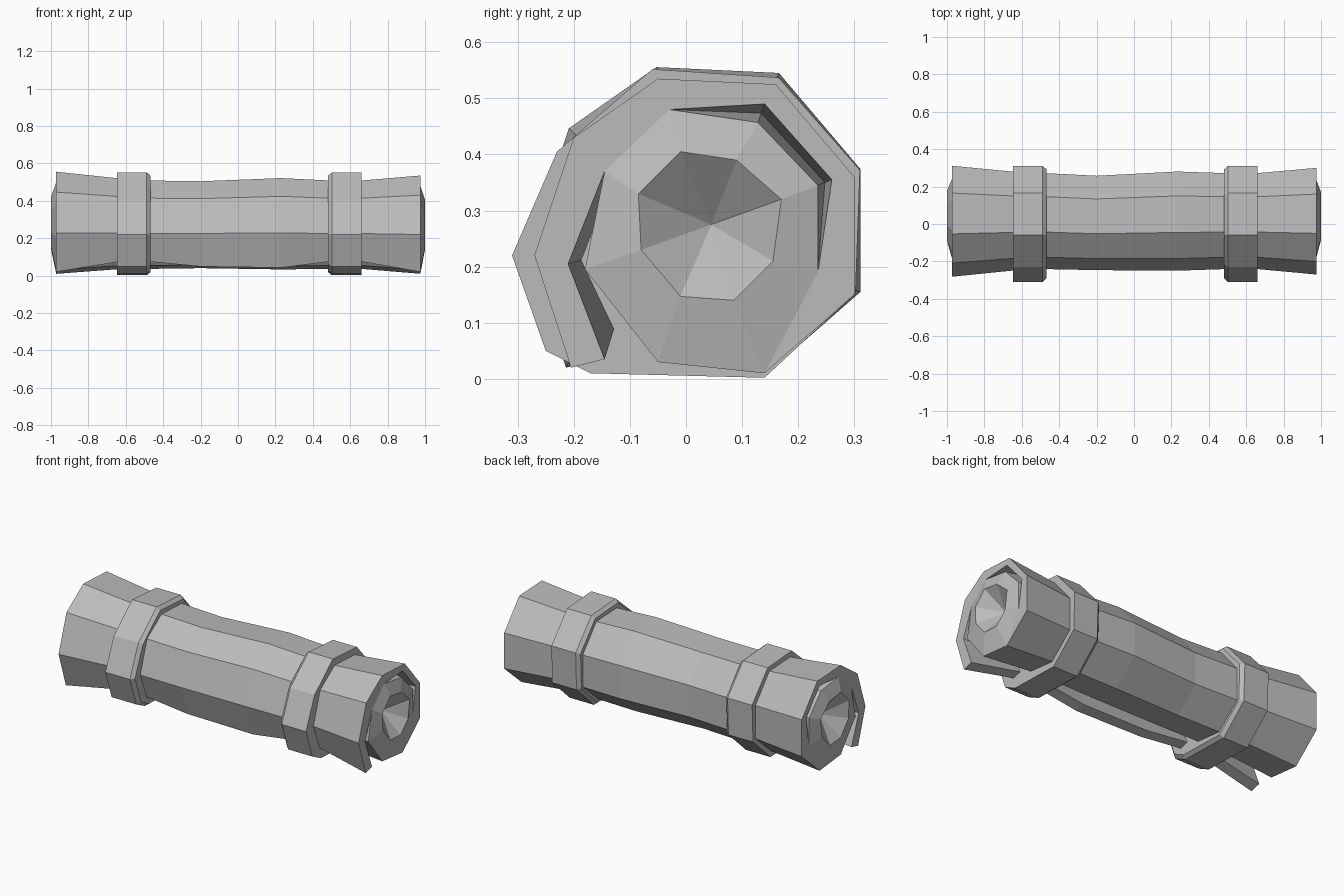
import bpy
import bmesh

cube = bpy.data.objects.get("Cube")
if cube:
    bpy.data.objects.remove(cube, do_unlink=True)

grey = bpy.data.materials.new("parchment_grey")
grey.use_nodes = True
grey.diffuse_color = (0.5, 0.5, 0.5, 1)
grey.node_tree.nodes["Principled BSDF"].inputs["Base Color"].default_value = (0.5, 0.5, 0.5, 1)

CY, CZ = 0.02, 0.27

# Cross-section of the roll as (y, z): outer skin, inside of the outer sheet,
# skin of the inner roll, rim of the end hollow, and the loose flap edge
OUTER = [(-.27, .22), (-.2, .43), (-.05, .535), (.16, .525),
         (.3, .36), (.3, .15), (.14, .01), (-.05, .03)]
SHEET = [(-.21, .205), (-.145, .37), (-.03, .48), (.14, .49),
         (.26, .355), (.235, .19)] + OUTER[6:]
INNER = [(-.18, .195), (-.145, .37), (-.03, .48), (.128, .457),
         (.235, .345), (.235, .19)] + OUTER[6:]
HOLLOW = [(-.08, .23), (-.085, .33), (-.01, .405), (.09, .39),
          (.17, .32), (.155, .21), (.085, .14), (-.01, .147)]
TIP_OUT, TIP_IN = (-.205, .02), (-.145, .035)

# Stations along the roll: x, scale, y shift, z shift, flap lift
STATIONS = [(-.972, 1.04, 0, .01, 0), (-.64, .925, 0, .005, .03),
            (-.475, .9, 0, 0, .03), (-.2, .885, -.01, 0, 0),
            (.23, .93, 0, .005, 0), (.49, .9, 0, 0, .03),
            (.66, .9, 0, 0, .03), (.975, 1, 0, 0, 0)]


class Builder:
    """Collects faces and shares corners that coincide."""

    def __init__(self):
        self.bm = bmesh.new()
        self.corners = {}

    def face(self, *points):
        verts = []
        for p in points:
            key = tuple(round(c, 4) for c in p)
            if key not in self.corners:
                self.corners[key] = self.bm.verts.new(p)
            if self.corners[key] not in verts:
                verts.append(self.corners[key])
        if len(verts) > 2:
            self.bm.faces.new(verts)

    def strip(self, a, b, closed=False):
        for i in range(len(a) if closed else len(a) - 1):
            j = (i + 1) % len(a)
            self.face(a[i], a[j], b[j], b[i])

    def finish(self, name):
        bmesh.ops.recalc_face_normals(self.bm, faces=self.bm.faces)
        mesh = bpy.data.meshes.new(name)
        self.bm.to_mesh(mesh)
        self.bm.free()
        mesh.materials.append(grey)
        obj = bpy.data.objects.new(name, mesh)
        bpy.context.collection.objects.link(obj)


def place(points, station, x=None):
    sx, s, dy, dz, _ = station
    return [(sx if x is None else x, CY + (y - CY) * s + dy, CZ + (z - CZ) * s + dz)
            for y, z in points]


def flap(station):
    return [(x, y, z + station[4]) for x, y, z in place([TIP_OUT, TIP_IN], station)]


# Rolled sheet, lofted lengthwise with its flap standing off the roll
roll = Builder()
loops = []
for st in STATIONS:
    tip_out, tip_in = flap(st)
    loops.append([tip_out] + place(OUTER + INNER[:2] + SHEET[:1], st) + [tip_in])
for a, b in zip(loops, loops[1:]):
    roll.strip(a, b, closed=True)

# Roll ends: sheet edge, spiral groove, raised rim and hollow centre
for st, side in ((STATIONS[0], -1), (STATIONS[-1], 1)):
    outer, sheet, inner = (place(p, st) for p in (OUTER, SHEET, INNER))
    tip_out, tip_in = flap(st)
    rim = place(HOLLOW, st, side)
    groove = []
    for s, n in zip(sheet, inner):
        deep = 0 if s == n else 0.12
        groove.append((s[0] - side * deep, (s[1] + n[1]) / 2, (s[2] + n[2]) / 2))
    roll.strip([tip_out] + outer, [tip_in] + sheet)
    roll.strip(sheet[1:], groove[1:])
    roll.strip(groove[1:], inner[1:])
    roll.strip(inner, rim, closed=True)
    centre = place([(.045, .275)], st, side * 0.9)
    roll.strip(rim, centre * len(rim), closed=True)
roll.finish("rolled_sheet")

# Two straps, each chamfered on the side facing the middle
STRAP = [(-.06, .552), (.165, .537), (.31, .372), (.302, .152), (.14, .002),
         (-.17, .01), (-.25, .05), (-.31, .22), (-.23, .405)]
for name, xs in (("right_strap", (-.648, -.488, -.468)), ("left_strap", (.66, .502, .482))):
    strap = Builder()
    rings = [place(STRAP, (x, s, 0, 0, 0)) for x, s in zip(xs, (1, 1, .94))]
    for a, b in zip(rings, rings[1:]):
        strap.strip(a, b, closed=True)
    strap.face(*rings[0])
    strap.face(*rings[-1])
    strap.finish(name)
